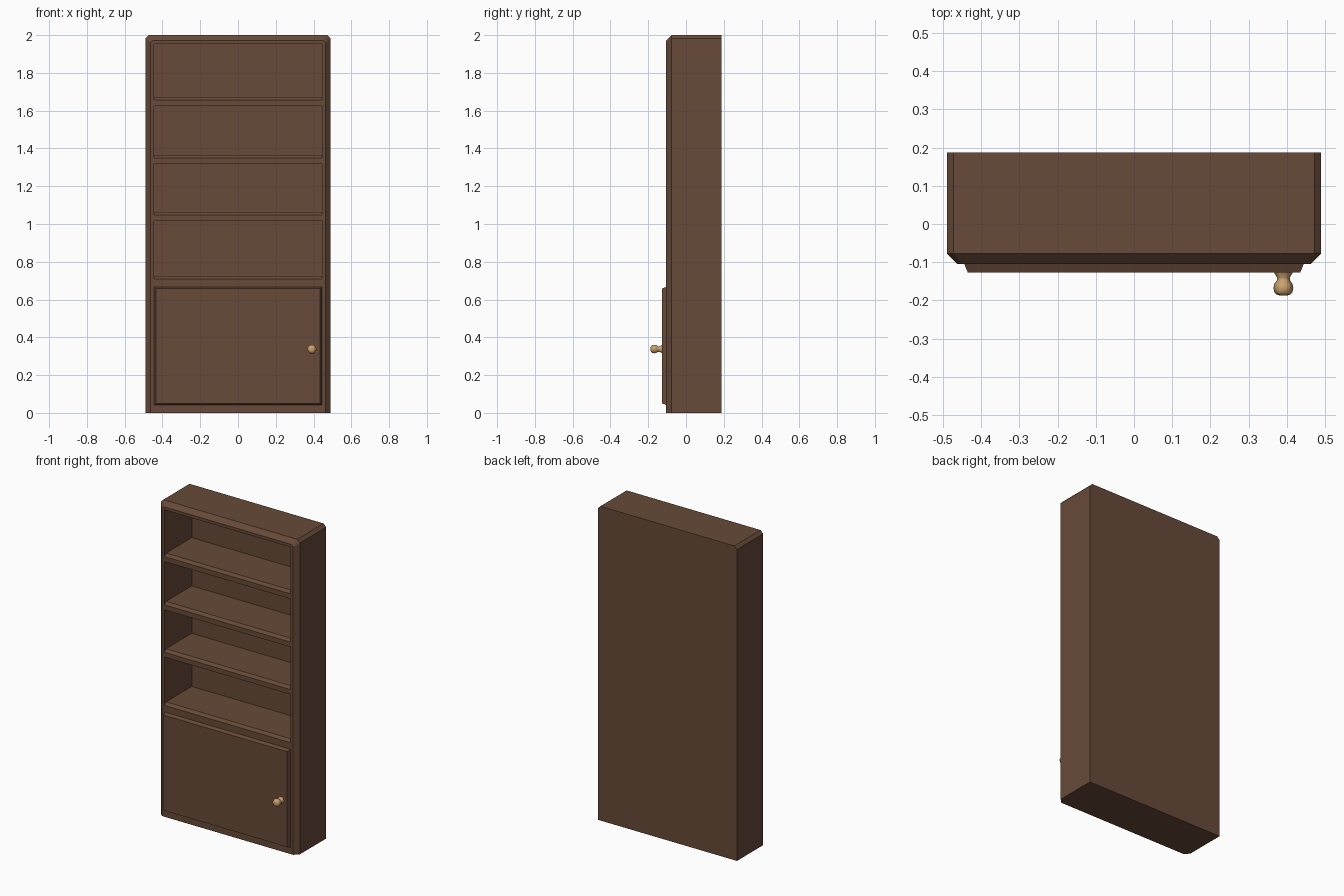
import bpy, bmesh, math

if "Cube" in bpy.data.objects:
    bpy.data.objects.remove(bpy.data.objects["Cube"])


def material(name, rgb):
    m = bpy.data.materials.new(name)
    m.diffuse_color = (*rgb, 1)
    m.use_nodes = True
    m.node_tree.nodes["Principled BSDF"].inputs["Base Color"].default_value = m.diffuse_color
    return m


brown = material("dark brown wood", (0.135, 0.068, 0.040))
tan = material("tan wood", (0.60, 0.36, 0.155))


def loft(name, rings, mat):
    """Closed solid skinned through rings of equal point count."""
    bm = bmesh.new()
    loops = [[bm.verts.new(p) for p in r] for r in rings]
    n = len(loops[0])
    for a, b in zip(loops, loops[1:]):
        for i in range(n):
            j = (i + 1) % n
            bm.faces.new((a[i], a[j], b[j], b[i]))
    bm.faces.new(loops[0][::-1])
    bm.faces.new(loops[-1])
    bmesh.ops.recalc_face_normals(bm, faces=bm.faces)
    me = bpy.data.meshes.new(name)
    bm.to_mesh(me)
    bm.free()
    ob = bpy.data.objects.new(name, me)
    bpy.context.collection.objects.link(ob)
    me.materials.append(mat)
    return ob


def outline(y, w, h, c):
    """Upright panel outline with clipped top corners."""
    return [(-w, y, 0), (w, y, 0), (w, y, h - c),
            (w - c, y, h), (-w + c, y, h), (-w, y, h - c)]


# Cabinet carcass, chamfered around the front and top corners
FRONT = -0.105
cabinet = loft("cabinet", [outline(0.187, 0.49, 2.0, 0.018),
                           outline(-0.077, 0.49, 2.0, 0.018),
                           outline(FRONT, 0.462, 1.972, 0.012)], brown)

# Open shelf compartments, each with a chamfered front lip on its floor
for floor, top in ((1.672, 1.953), (1.365, 1.624), (1.063, 1.317), (0.725, 1.016)):
    prof = [(0.169, top), (0.169, floor), (FRONT + 0.016, floor),
            (FRONT - 0.01, floor - 0.026), (FRONT - 0.01, top)]
    cutter = loft("compartment_cutter",
                  [[(x, y, z) for y, z in prof] for x in (-0.444, 0.444)], brown)
    cutter.hide_render = True
    mod = cabinet.modifiers.new("compartment", "BOOLEAN")
    mod.operation = "DIFFERENCE"
    mod.solver = "EXACT"
    mod.object = cutter
    bpy.context.view_layer.objects.active = cabinet
    bpy.ops.object.modifier_apply(modifier=mod.name)
    bpy.data.objects.remove(cutter)


# Cupboard door with slanted edges
def rect(y, w, z0, z1):
    return [(-w, y, z0), (w, y, z0), (w, y, z1), (-w, y, z1)]


loft("door", [rect(FRONT + 0.004, 0.444, 0.042, 0.667),
              rect(FRONT, 0.444, 0.042, 0.667),
              rect(-0.127, 0.435, 0.051, 0.658)], brown)

# Turned door knob
KX, KZ, SIDES = 0.391, 0.338, 6
profile = [(-0.124, 0.025), (-0.130, 0.023), (-0.140, 0.017), (-0.147, 0.017),
           (-0.157, 0.024), (-0.167, 0.026), (-0.178, 0.024), (-0.184, 0.019),
           (-0.187, 0.010)]
knob = loft("door_knob", [[(KX + r * math.cos(2 * math.pi * i / SIDES), y,
                            KZ + r * math.sin(2 * math.pi * i / SIDES))
                           for i in range(SIDES)] for y, r in profile], tan)
bpy.ops.object.select_all(action="DESELECT")
knob.select_set(True)
bpy.context.view_layer.objects.active = knob
bpy.ops.object.shade_smooth_by_angle(angle=math.radians(65))
